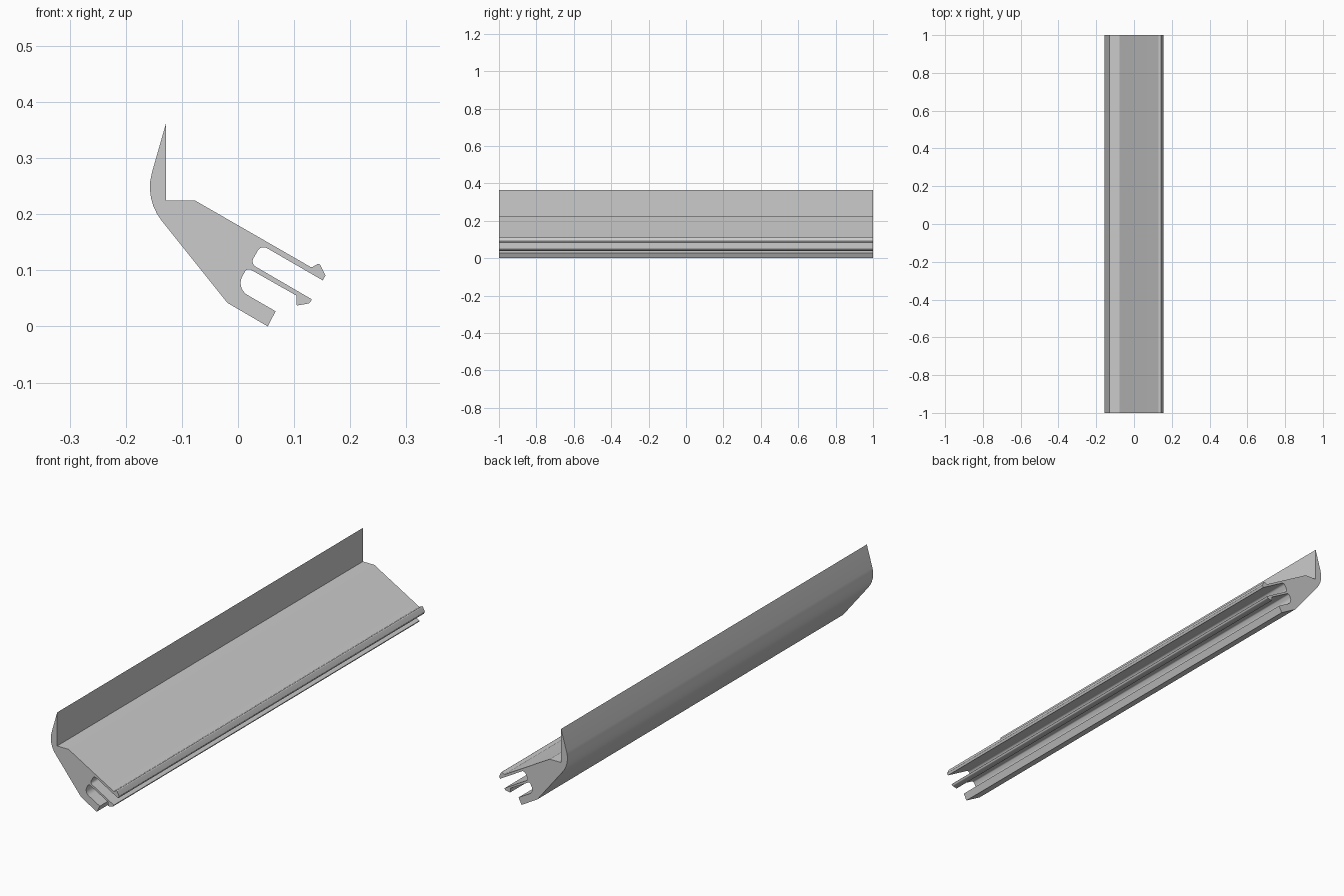
import bpy, bmesh, math
from mathutils import Vector

cube = bpy.data.objects.get("Cube")
if cube:
    bpy.data.objects.remove(cube, do_unlink=True)

grey = bpy.data.materials.new("plain grey")
grey.use_nodes = True
colour = (0.6, 0.6, 0.6, 1)
grey.diffuse_color = colour
grey.node_tree.nodes["Principled BSDF"].inputs["Base Color"].default_value = colour

# Cross-section corners: x, z, fillet radius
SECTION = [
    (-.128, .363, 0), (-.128, .224, 0), (-.076, .224, 0),          # upright fin and ledge
    (.131, .105, .004), (.145, .113, .004), (.156, .091, .002),    # upper arm and its hook
    (.151, .082, 0), (.0413, .1455, .012), (.022, .112, .011),     # upper slot
    (.132, .048, .002), (.127, .041, .004), (.104, .037, .002),    # middle arm and barb
    (.104, .055, 0), (.0165, .1046, .008), (-.0045, .0683, .025),  # lower slot
    (.067, .027, 0), (.053, 0, 0), (-.019, .042, .01),             # bottom lip
    (-.167, .227, .096),                                           # rounded back
]


def fillet(prev, corner, nxt, radius):
    """Points of an arc that rounds one corner."""
    if radius == 0:
        return [corner]
    a, b = (prev - corner).normalized(), (nxt - corner).normalized()
    half = a.angle(b) / 2
    centre = corner + (a + b).normalized() * radius / math.sin(half)
    reach = radius / math.tan(half)
    start = (corner + a * reach - centre).normalized()
    end = (corner + b * reach - centre).normalized()
    steps = max(3, round(math.degrees(math.pi - 2 * half) / 9))
    return [centre + start.slerp(end, i / steps) * radius for i in range(steps + 1)]


def extrude_section(name, section, length):
    corners = [Vector((x, -length / 2, z)) for x, z, _ in section]
    outline = []
    for i, (_, _, radius) in enumerate(section):
        outline += fillet(corners[i - 1], corners[i], corners[(i + 1) % len(corners)], radius)
    bm = bmesh.new()
    cap = bm.faces.new([bm.verts.new(p) for p in outline])
    grown = bmesh.ops.extrude_face_region(bm, geom=[cap], use_keep_orig=True)
    moved = [v for v in grown["geom"] if isinstance(v, bmesh.types.BMVert)]
    bmesh.ops.translate(bm, verts=moved, vec=(0, length, 0))
    bmesh.ops.recalc_face_normals(bm, faces=bm.faces)
    mesh = bpy.data.meshes.new(name)
    bm.to_mesh(mesh)
    bm.free()
    mesh.materials.append(grey)
    obj = bpy.data.objects.new(name, mesh)
    bpy.context.collection.objects.link(obj)
    return obj


# Long extruded strip with fin, clip arms and lip
strip = extrude_section("edge_strip", SECTION, 2)
bpy.ops.object.select_all(action='DESELECT')
strip.select_set(True)
bpy.context.view_layer.objects.active = strip
bpy.ops.object.shade_smooth_by_angle(angle=math.radians(25))
